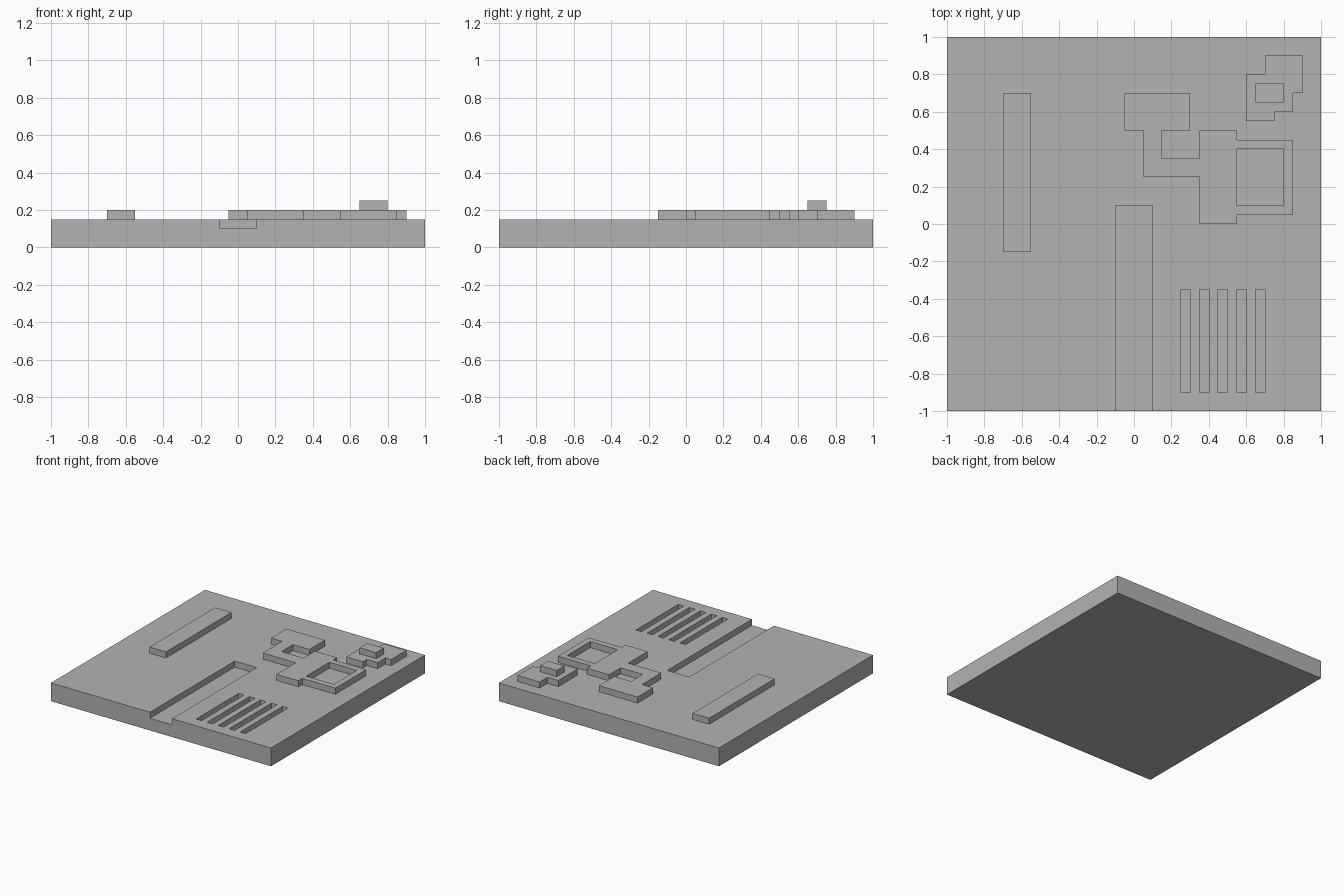
import bpy
import bmesh

old = bpy.data.objects.get("Cube")
if old:
    bpy.data.objects.remove(old, do_unlink=True)

# One plain grey for the whole relief
GREY = (0.45, 0.45, 0.45, 1.0)
grey = bpy.data.materials.new("plain grey")
grey.use_nodes = True
grey.diffuse_color = GREY
grey.node_tree.nodes["Principled BSDF"].inputs["Base Color"].default_value = GREY


def prism(name, outline, z0, z1):
    """Extrude a flat outline between two heights."""
    bm = bmesh.new()
    face = bm.faces.new([bm.verts.new((x, y, z0)) for x, y in outline])
    grown = bmesh.ops.extrude_face_region(bm, geom=[face])["geom"]
    top = [v for v in grown if isinstance(v, bmesh.types.BMVert)]
    bmesh.ops.translate(bm, verts=top, vec=(0, 0, z1 - z0))
    bmesh.ops.recalc_face_normals(bm, faces=bm.faces)
    mesh = bpy.data.meshes.new(name)
    bm.to_mesh(mesh)
    bm.free()
    mesh.materials.append(grey)
    obj = bpy.data.objects.new(name, mesh)
    bpy.context.scene.collection.objects.link(obj)
    return obj


def block(name, x0, x1, y0, y1, z0, z1):
    return prism(name, [(x0, y0), (x1, y0), (x1, y1), (x0, y1)], z0, z1)


def carve(target, cutter):
    """Cut a block out of a part, then discard the block."""
    cutter.hide_render = True
    mod = target.modifiers.new("cut", 'BOOLEAN')
    mod.operation = 'DIFFERENCE'
    mod.solver = 'EXACT'
    mod.object = cutter
    bpy.context.view_layer.update()
    graph = bpy.context.evaluated_depsgraph_get()
    result = bpy.data.meshes.new_from_object(target.evaluated_get(graph))
    target.modifiers.clear()
    target.data = result
    bpy.data.objects.remove(cutter, do_unlink=True)


TOP, RAISED, SUNK = 0.15, 0.2, 0.1

# Base slab with an open channel and five slots
slab = block("base_slab", -1, 1, -1, 1, 0, TOP)
carve(slab, block("channel_cutter", -0.1, 0.1, -1.1, 0.1, SUNK, 0.3))
for i in range(5):
    x = 0.25 + 0.1 * i
    carve(slab, block("slot_cutter", x, x + 0.05, -0.9, -0.35, SUNK, 0.3))

# Long raised bar
block("long_bar", -0.7, -0.55, -0.15, 0.7, TOP, RAISED)

# Stepped winding plate with a square opening
winding = prism("winding_plate", [
    (-0.05, 0.7), (-0.05, 0.5), (0.05, 0.5), (0.05, 0.25), (0.35, 0.25),
    (0.35, 0), (0.55, 0), (0.55, 0.05), (0.85, 0.05), (0.85, 0.45),
    (0.55, 0.45), (0.55, 0.5), (0.35, 0.5), (0.35, 0.35), (0.15, 0.35),
    (0.15, 0.5), (0.3, 0.5), (0.3, 0.7)], TOP, RAISED)
carve(winding, block("opening_cutter", 0.55, 0.8, 0.1, 0.4, SUNK, 0.3))

# Stepped corner plate carrying a small block
prism("corner_plate", [
    (0.6, 0.8), (0.6, 0.55), (0.75, 0.55), (0.75, 0.6), (0.85, 0.6),
    (0.85, 0.7), (0.9, 0.7), (0.9, 0.9), (0.7, 0.9), (0.7, 0.8)], TOP, RAISED)
block("corner_block", 0.65, 0.8, 0.65, 0.75, RAISED, 0.25)
